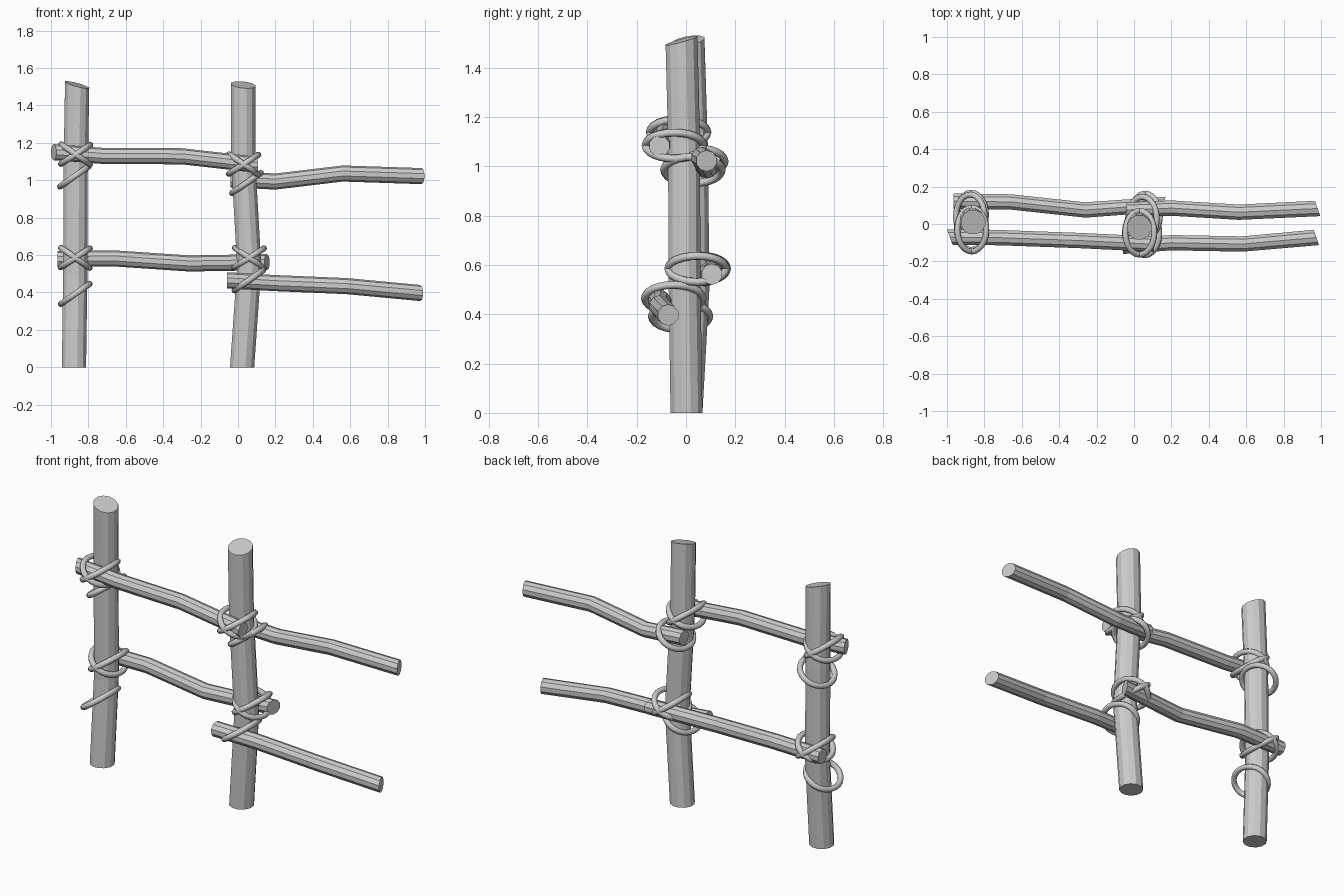
import bpy, bmesh, math
from mathutils import Vector, Matrix

if "Cube" in bpy.data.objects:
    bpy.data.objects.remove(bpy.data.objects["Cube"])


def finish(name, bm, smooth=False):
    bmesh.ops.recalc_face_normals(bm, faces=bm.faces)
    me = bpy.data.meshes.new(name)
    bm.to_mesh(me)
    bm.free()
    for p in me.polygons:
        p.use_smooth = smooth
    ob = bpy.data.objects.new(name, me)
    bpy.context.collection.objects.link(ob)
    return ob


def bridge(bm, a, b):
    n = len(a)
    for i in range(n):
        bm.faces.new((a[i], a[(i + 1) % n], b[(i + 1) % n], b[i]))


def pole(name, pts, r, sides, u, v, start=(0, 0), end=(0, 0)):
    """Bent pole; start/end give the slope of the sawn ends along u and v."""
    bm = bmesh.new()
    u, v = Vector(u), Vector(v)
    axis = Vector((1, 1, 1)) - u - v
    rings = []
    for k, p in enumerate(pts):
        s = start if k == 0 else end if k == len(pts) - 1 else (0, 0)
        ring = []
        for i in range(sides):
            a = 2 * math.pi * (i + 0.5) / sides
            c, d = r * math.cos(a), r * math.sin(a)
            ring.append(bm.verts.new(Vector(p) + u * c + v * d + axis * (c * s[0] + d * s[1])))
        rings.append(ring)
    for a, b in zip(rings, rings[1:]):
        bridge(bm, a, b)
    bm.faces.new(rings[0])
    bm.faces.new(rings[-1])
    return finish(name, bm)


def rope_loop(name, centre, tilt, a=0.094, b=0.117, r=0.016, segs=24, sides=8):
    """Oval rope ring tilted about y."""
    bm = bmesh.new()
    rings = []
    for k in range(segs):
        t = 2 * math.pi * k / segs
        p = Vector((a * math.cos(t), b * math.sin(t), 0))
        n = Vector((b * math.cos(t), a * math.sin(t), 0)).normalized()
        rings.append([bm.verts.new(p + r * (n * math.cos(q) + Vector((0, 0, math.sin(q)))))
                      for q in (2 * math.pi * i / sides for i in range(sides))])
    for k in range(segs):
        bridge(bm, rings[k], rings[(k + 1) % segs])
    m = Matrix.Translation(centre) @ Matrix.Rotation(math.radians(-tilt), 4, 'Y')
    bmesh.ops.transform(bm, matrix=m, verts=bm.verts)
    return finish(name, bm, True)


X, Y, Z = (1, 0, 0), (0, 1, 0), (0, 0, 1)

# Upright posts
pole("left_post", [(-0.877, 0.002, 0), (-0.87, 0.03, 0.5), (-0.868, 0.025, 1.05), (-0.86, 0.01, 1.51)],
     0.067, 12, X, Y, end=(-0.27, 0.15))
pole("middle_post", [(0.022, 0.002, 0), (0.06, -0.006, 0.54), (0.028, -0.008, 1.1), (0.028, -0.018, 1.51)],
     0.067, 12, X, Y, end=(-0.1, 0.27))

# Horizontal rails
R = 0.043
pole("upper_left_rail", [(-0.985, -0.07, 1.15), (-0.72, -0.073, 1.13), (-0.3, -0.088, 1.128), (0.108, -0.108, 1.082)],
     R, 10, Y, Z, start=(-0.35, 0))
pole("lower_left_rail", [(-0.965, 0.122, 0.578), (-0.66, 0.118, 0.582), (-0.26, 0.075, 0.555), (0.155, 0.105, 0.562)],
     R, 10, Y, Z, end=(0.35, 0))
pole("upper_right_rail", [(-0.04, 0.075, 1.005), (0.2, 0.085, 0.993), (0.56, 0.063, 1.036), (0.982, 0.083, 1.022)],
     R, 10, Y, Z, end=(-0.35, 0))
pole("lower_right_rail", [(-0.06, -0.12, 0.465), (0.2, -0.1, 0.45), (0.58, -0.107, 0.434), (0.975, -0.072, 0.397)],
     R, 10, Y, Z, end=(-0.35, 0))

# Rope lashings: crossed pair, then single loop on the opposite side
joints = {
    "left_upper": ((-0.868, -0.03, 1.138), (-0.875, 0.04, 1.02)),
    "left_lower": ((-0.87, 0.05, 0.585), (-0.87, -0.022, 0.392)),
    "middle_upper": ((0.03, -0.047, 1.085), (0.045, 0.028, 0.985)),
    "middle_lower": ((0.06, 0.045, 0.585), (0.058, -0.05, 0.465)),
}
for name, (pair, single) in joints.items():
    rope_loop(name + "_rope_a", pair, 33)
    rope_loop(name + "_rope_b", pair, -35)
    rope_loop(name + "_rope_c", single, 35)
